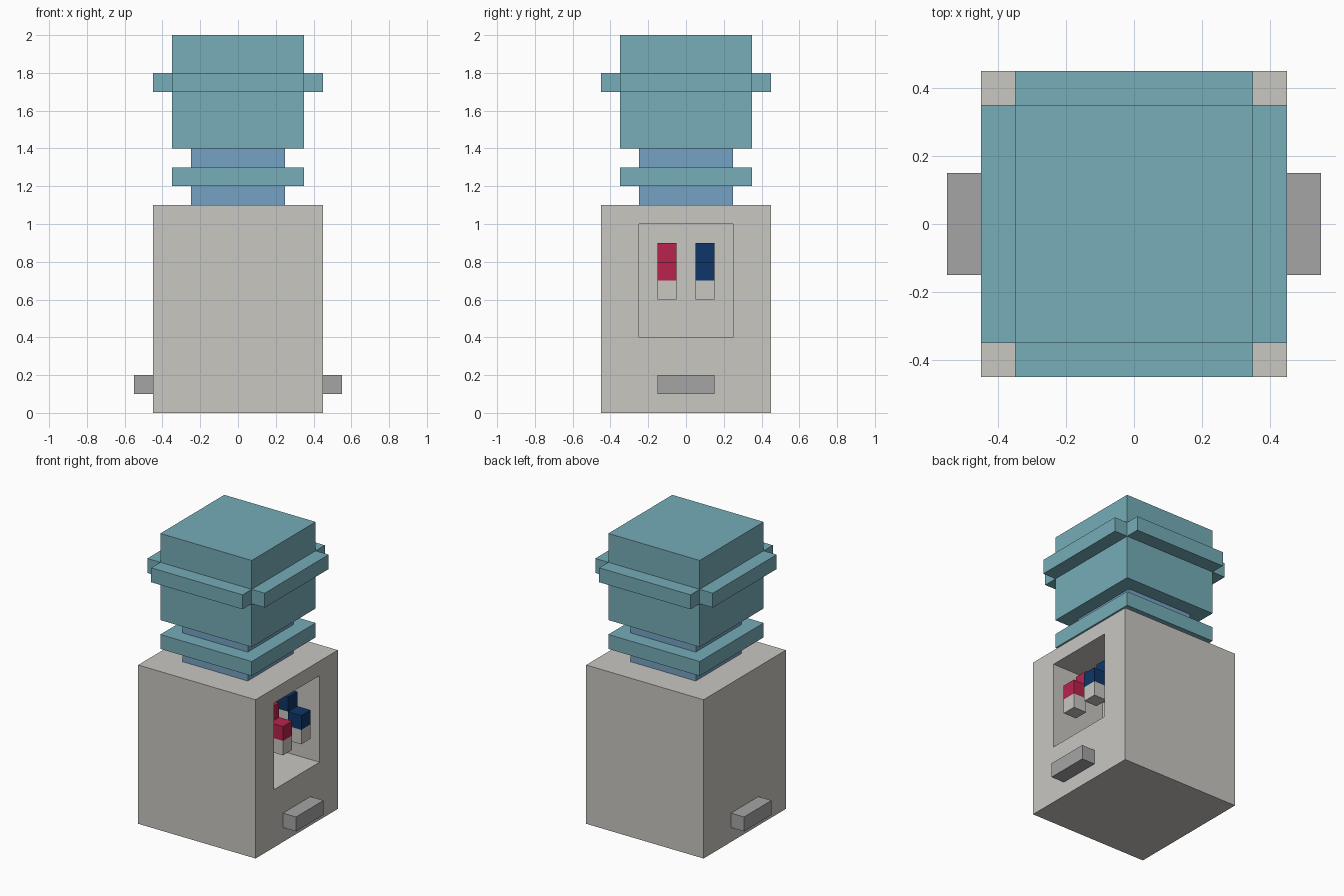
import bpy, bmesh

if "Cube" in bpy.data.objects:
    bpy.data.objects.remove(bpy.data.objects["Cube"])


def mat(name, rgb):
    m = bpy.data.materials.new(name)
    lin = [(c / 255 / 12.92) if c <= 10 else ((c / 255 + 0.055) / 1.055) ** 2.4 for c in rgb]
    m.diffuse_color = (*lin, 1)
    m.use_nodes = True
    m.node_tree.nodes["Principled BSDF"].inputs["Base Color"].default_value = m.diffuse_color
    return m


CASE = mat("warm grey", (201, 199, 193))
GREY = mat("mid grey", (165, 165, 165))
TEAL = mat("teal", (118, 173, 184))
BLUE = mat("soft blue", (117, 162, 195))
RED = mat("crimson", (184, 35, 75))
NAVY = mat("navy", (14, 54, 104))


def box(name, x, y, z, material):
    """Axis-aligned box from (min, max) ranges."""
    bm = bmesh.new()
    bmesh.ops.create_cube(bm, size=1)
    for v in bm.verts:
        v.co = [r[0] if c < 0 else r[1] for c, r in zip(v.co, (x, y, z))]
    mesh = bpy.data.meshes.new(name)
    bm.to_mesh(mesh)
    bm.free()
    mesh.materials.append(material)
    ob = bpy.data.objects.new(name, mesh)
    bpy.context.collection.objects.link(ob)
    return ob


def square(name, half, z, material):
    return box(name, (-half, half), (-half, half), z, material)


# Cabinet with a dispensing recess in its right side
NICHE_BACK = 0.05
cabinet = square("cabinet", 0.45, (0, 1.1), CASE)
cutter = box("niche_cutter", (NICHE_BACK, 0.6), (-0.25, 0.25), (0.4, 1.0), CASE)
cutter.hide_render = True
cutter.hide_viewport = True
cut = cabinet.modifiers.new("niche", 'BOOLEAN')
cut.operation = 'DIFFERENCE'
cut.solver = 'EXACT'
cut.object = cutter

# Side handles
for side, x in (("right", (0.45, 0.55)), ("left", (-0.55, -0.45))):
    box(side + "_handle", x, (-0.15, 0.15), (0.1, 0.2), GREY)

# Hot and cold taps: arm from the niche wall, coloured spout, pale nozzle
for label, y, m in (("hot", (-0.15, -0.05), RED), ("cold", (0.05, 0.15), NAVY)):
    box(label + "_tap_arm", (NICHE_BACK, 0.35), y, (0.8, 0.9), m)
    box(label + "_tap_spout", (0.35, 0.45), y, (0.7, 0.8), m)
    box(label + "_tap_nozzle", (0.35, 0.45), y, (0.6, 0.7), CASE)

# Bottle neck, collar and body
square("bottle_neck", 0.25, (1.1, 1.4), BLUE)
square("bottle_collar", 0.35, (1.2, 1.3), TEAL)
square("bottle", 0.35, (1.4, 2.0), TEAL)

# Raised band: one strip per side, open at the corners
wide = (-0.35, 0.35)
for i, r in enumerate(((-0.45, -0.35), (0.35, 0.45))):
    box(f"band_x_{i}", r, wide, (1.7, 1.8), TEAL)
    box(f"band_y_{i}", wide, r, (1.7, 1.8), TEAL)
